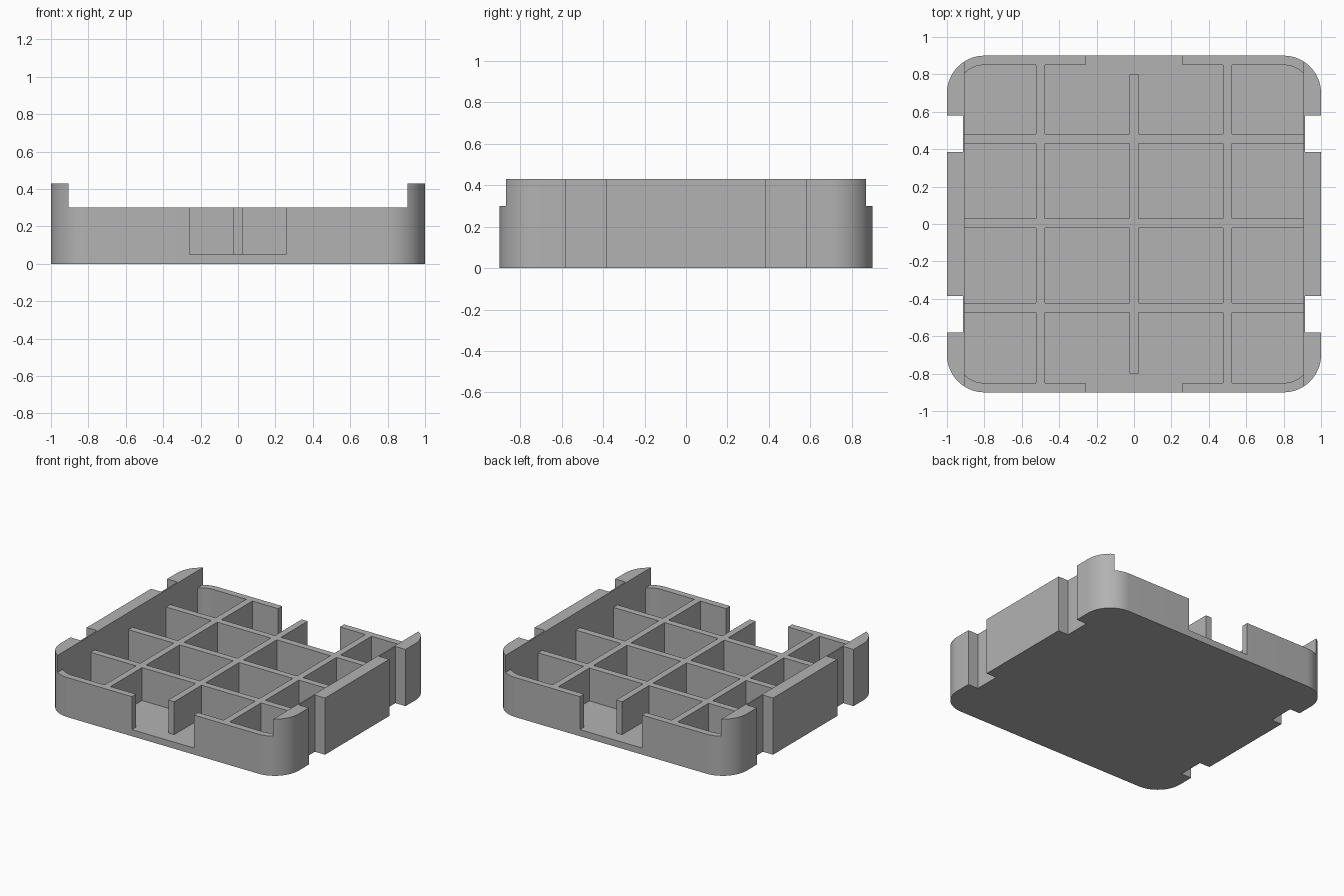
import bpy
import bmesh
from math import radians, cos, sin

if "Cube" in bpy.data.objects:
    bpy.data.objects.remove(bpy.data.objects["Cube"], do_unlink=True)

WALL_X = 0.905      # inner face of the tall side walls
FLOOR, RIM, TOP = 0.05, 0.30, 0.43

grey = bpy.data.materials.new("plain grey")
grey.use_nodes = True
colour = (0.45, 0.45, 0.45, 1)
grey.diffuse_color = colour
grey.node_tree.nodes["Principled BSDF"].inputs["Base Color"].default_value = colour


def prism(name, outline, z0, z1):
    """Upright solid from a flat outline."""
    bm = bmesh.new()
    face = bm.faces.new([bm.verts.new((x, y, z0)) for x, y in outline])
    up = bmesh.ops.extrude_face_region(bm, geom=[face])
    moved = [g for g in up["geom"] if isinstance(g, bmesh.types.BMVert)]
    bmesh.ops.translate(bm, verts=moved, vec=(0, 0, z1 - z0))
    bmesh.ops.recalc_face_normals(bm, faces=bm.faces)
    mesh = bpy.data.meshes.new(name)
    bm.to_mesh(mesh)
    bm.free()
    mesh.materials.append(grey)
    obj = bpy.data.objects.new(name, mesh)
    bpy.context.collection.objects.link(obj)
    return obj


def box(name, x0, x1, y0, y1, z0, z1):
    return prism(name, [(x0, y0), (x1, y0), (x1, y1), (x0, y1)], z0, z1)


def rounded(hx, hy, r, steps=16):
    """Rounded rectangle outline."""
    pts = []
    for k, (sx, sy) in enumerate([(1, 1), (-1, 1), (-1, -1), (1, -1)]):
        for i in range(steps + 1):
            a = radians(90 * (k + i / steps))
            pts.append((sx * (hx - r) + r * cos(a), sy * (hy - r) + r * sin(a)))
    return pts


def combine(target, tool, operation):
    """Apply a boolean and drop the helper."""
    mod = target.modifiers.new("combine", "BOOLEAN")
    mod.operation, mod.solver, mod.object = operation, "EXACT", tool
    bpy.context.view_layer.objects.active = target
    bpy.ops.object.modifier_apply(modifier=mod.name)
    bpy.data.objects.remove(tool, do_unlink=True)


# Outer shell, lowered between the two tall side walls
tray = prism("divided_tray", rounded(1, 0.9, 0.2), 0, TOP)
combine(tray, box("rim_cut", -WALL_X, WALL_X, -1, 1, RIM, 1), "DIFFERENCE")

# Hollow inside with rounded corners, limited by the side walls
cavity = prism("cavity_cut", rounded(0.95, 0.85, 0.15), FLOOR, 0.6)
combine(cavity, box("cavity_limit", -WALL_X, WALL_X, -1, 1, 0, 1), "INTERSECT")
combine(tray, cavity, "DIFFERENCE")

# Finger openings at front and back, and clip slots in both sides
for s in (-1, 1):
    y0, y1 = sorted((s * 0.8, s))
    combine(tray, box("opening_cut", -0.26, 0.26, y0, y1, FLOOR, 1), "DIFFERENCE")
    x0, x1 = sorted((s * 0.915, s * 1.1))
    for t in (-1, 1):
        y0, y1 = sorted((t * 0.385, t * 0.58))
        combine(tray, box("slot_cut", x0, x1, y0, y1, -0.1, 1), "DIFFERENCE")

# Crossing dividers
for y in (-0.447, 0.004, 0.455):
    combine(tray, box("cross_divider", -0.91, 0.91, y - 0.025, y + 0.025, 0.03, RIM), "UNION")
for x, reach in ((-0.5, 0.87), (0, 0.8), (0.5, 0.87)):
    combine(tray, box("long_divider", x - 0.025, x + 0.025, -reach, reach, 0.03, RIM), "UNION")

# Smooth corners, sharp edges
bpy.ops.object.select_all(action="DESELECT")
tray.select_set(True)
bpy.context.view_layer.objects.active = tray
bpy.ops.object.shade_smooth_by_angle(angle=radians(30))
